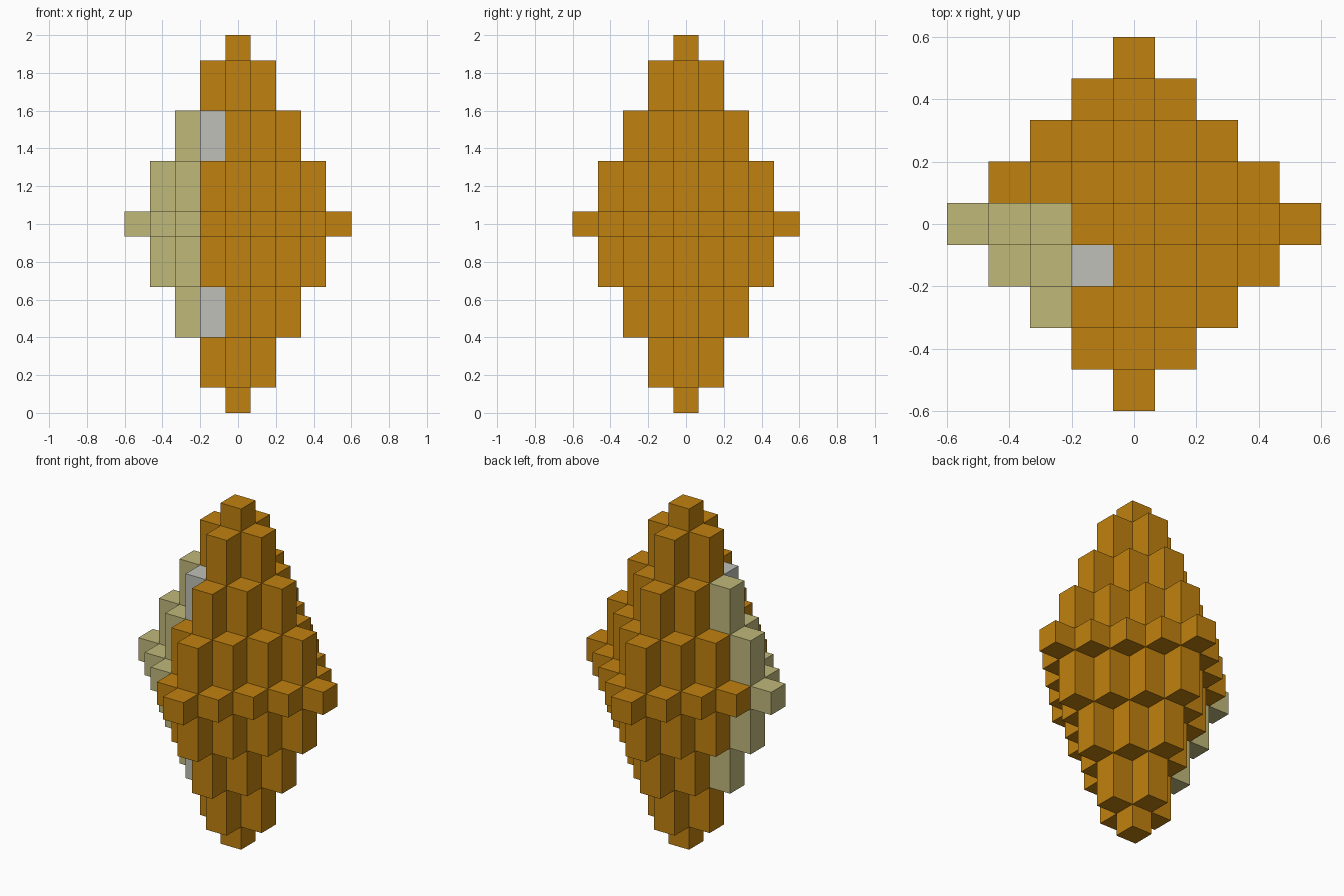
import bpy
import bmesh

cube = bpy.data.objects.get("Cube")
if cube:
    bpy.data.objects.remove(cube, do_unlink=True)

U = 2 / 15                                # width of one square column
HALF = [7.5, 6.5, 4.5, 2.5, 0.5]          # half height by distance from the axis


def linear(c):
    c /= 255
    return c / 12.92 if c <= 0.04045 else ((c + 0.055) / 1.055) ** 2.4


def material(name, rgb):
    col = (*[linear(c) for c in rgb], 1)
    m = bpy.data.materials.new(name)
    m.use_nodes = True
    m.diffuse_color = col
    bsdf = next(n for n in m.node_tree.nodes if n.type == 'BSDF_PRINCIPLED')
    bsdf.inputs["Base Color"].default_value = col
    bsdf.inputs["Roughness"].default_value = 0.8
    return m


def half_height(i, j):
    d = abs(i) + abs(j)
    return HALF[d] if d < len(HALF) else 0


def part_of(i, j):
    """Pick the part a column belongs to from its grid place."""
    if i <= -2 and -2 <= j <= 0:
        return "tan_corner_columns"
    if (i, j) == (-1, -1):
        return "grey_inner_column"
    return "amber_body_columns"


def add_face(bm, points):
    bm.faces.new([bm.verts.new((x * U, y * U, z * U + 1)) for x, y, z in points])


def add_column(bm, i, j):
    """Caps of one column and the strips that stand clear of its neighbours."""
    h = half_height(i, j)
    corners = [(i - .5, j - .5), (i + .5, j - .5), (i + .5, j + .5), (i - .5, j + .5)]
    add_face(bm, [(x, y, h) for x, y in corners])
    add_face(bm, [(x, y, -h) for x, y in reversed(corners)])
    for k, (di, dj) in enumerate([(0, -1), (1, 0), (0, 1), (-1, 0)]):
        a, b = corners[k], corners[(k + 1) % 4]
        n = half_height(i + di, j + dj)
        if n >= h:
            continue
        spans = [(n, h), (-h, -n)] if n else [(-h, h)]
        for lo, hi in spans:
            add_face(bm, [(*a, lo), (*b, lo), (*b, hi), (*a, hi)])


parts = {
    "amber_body_columns": material("amber", (192, 129, 15)),
    "tan_corner_columns": material("pale tan", (192, 184, 122)),
    "grey_inner_column": material("light grey", (192, 192, 184)),
}

# Stepped double pyramid, one mesh per colour
for name, mat in parts.items():
    bm = bmesh.new()
    for i in range(-4, 5):
        for j in range(-4, 5):
            if half_height(i, j) and part_of(i, j) == name:
                add_column(bm, i, j)
    bmesh.ops.remove_doubles(bm, verts=bm.verts, dist=1e-4)
    mesh = bpy.data.meshes.new(name)
    bm.to_mesh(mesh)
    bm.free()
    mesh.materials.append(mat)
    bpy.context.collection.objects.link(bpy.data.objects.new(name, mesh))
